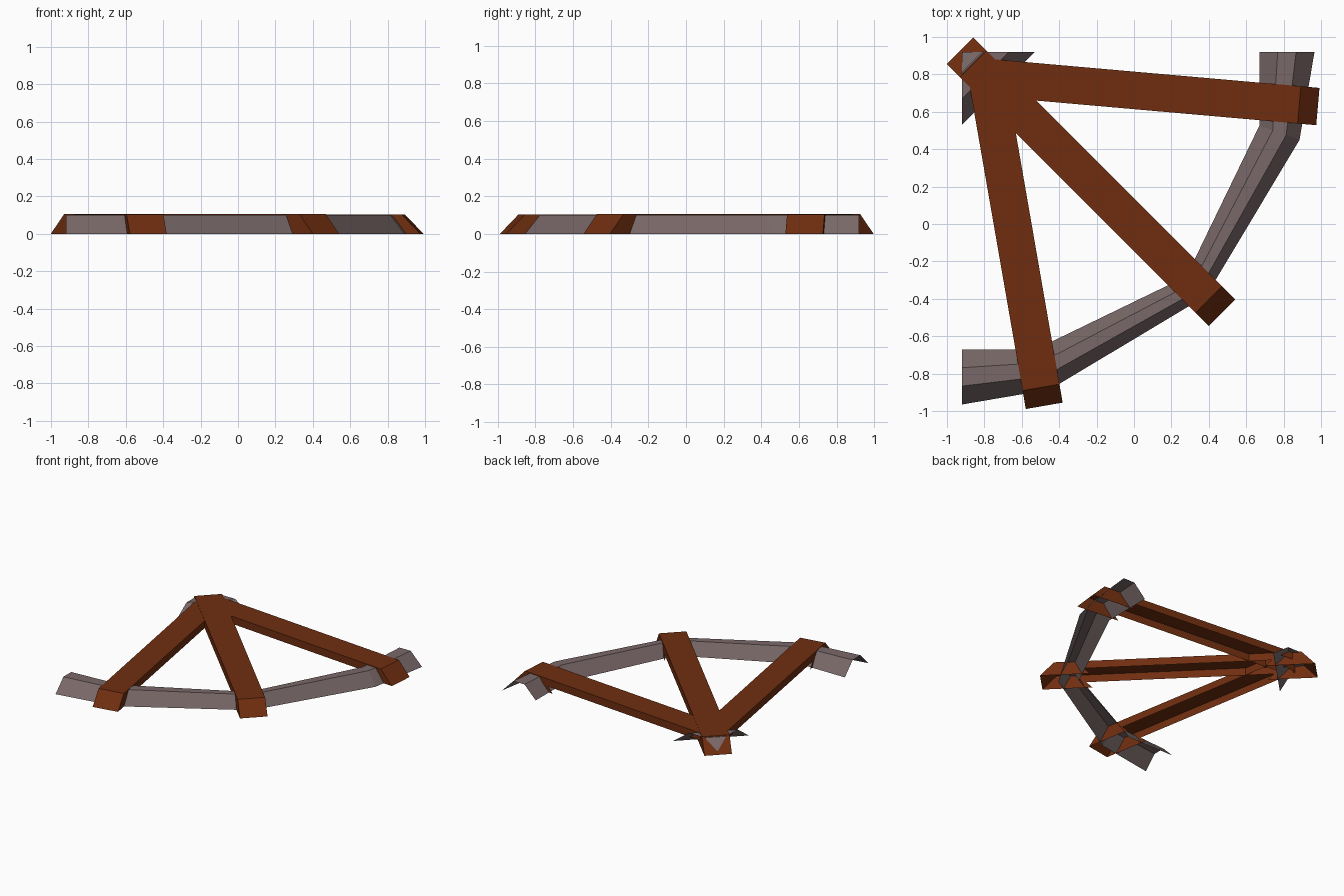
import bpy, bmesh
from mathutils import Vector

if "Cube" in bpy.data.objects:
    bpy.data.objects.remove(bpy.data.objects["Cube"])


def material(name, rgb):
    m = bpy.data.materials.new(name)
    m.diffuse_color = (*rgb, 1)
    m.use_nodes = True
    m.node_tree.nodes["Principled BSDF"].inputs["Base Color"].default_value = m.diffuse_color
    return m


BROWN = material("rust brown", (0.16, 0.027, 0.005))
GREY = material("warm grey", (0.195, 0.14, 0.14))
LIMIT = 0.92          # tile edge where the grey ridges are cut off


def finish(bm, name, mat):
    me = bpy.data.meshes.new(name)
    bm.to_mesh(me)
    bm.free()
    me.materials.append(mat)
    ob = bpy.data.objects.new(name, me)
    bpy.context.collection.objects.link(ob)
    return ob


def ridge(name, rings):
    """Open trapezoid shell; each ring is an (inner foot, outer foot) pair."""
    bm = bmesh.new()
    rows = []
    for a, b in rings:
        a, b = Vector((*a, 0)), Vector((*b, 0))
        rows.append([bm.verts.new(a.lerp(b, f) + Vector((0, 0, z)))
                     for f, z in ((0, 0), (1 / 3, 0.1), (2 / 3, 0.1), (1, 0))])
    for r, s in zip(rows, rows[1:]):
        for i in range(3):
            bm.faces.new((r[i], r[i + 1], s[i + 1], s[i]))
    for co, no in (((-LIMIT, 0, 0), (-1, 0, 0)), ((0, LIMIT, 0), (0, 1, 0))):
        bmesh.ops.bisect_plane(bm, geom=bm.verts[:] + bm.edges[:] + bm.faces[:],
                               plane_co=co, plane_no=no, clear_outer=True)
    bmesh.ops.recalc_face_normals(bm, faces=bm.faces)
    top = max(bm.faces, key=lambda f: abs(f.normal.z))
    if top.normal.z < 0:
        bmesh.ops.reverse_faces(bm, faces=bm.faces)
    return finish(bm, name, GREY)


def beam(name, start, end, top, foot_at_start):
    """Hollow beam, open below, with sloped feet reaching the ground."""
    s, e = Vector((*start, 0)), Vector((*end, 0))
    d = (e - s).normalized()
    side = Vector((-d.y, d.x, 0)) * 0.1
    n, low = (e - s).length, 0.045
    # side outline, running from the start over the top to the far foot
    if foot_at_start:
        prof = [(0, 0), (0.1, top)]
        tail = [(0.315, low), (0.36, 0)]
    else:
        prof = [(0, low), (0, top)]
        tail = []
    prof += [(n - 0.1, top), (n, 0), (n - 0.36, 0), (n - 0.315, low)] + tail
    bm = bmesh.new()
    left, right = [[bm.verts.new(s + d * t + k * side + Vector((0, 0, z)))
                    for t, z in prof] for k in (1, -1)]
    bm.faces.new(left)
    bm.faces.new(right[::-1])
    for i in range(3):
        bm.faces.new((left[i], right[i], right[i + 1], left[i + 1]))
    bmesh.ops.recalc_face_normals(bm, faces=bm.faces)
    if max(bm.faces, key=lambda f: abs(f.normal.z)).normal.z < 0:
        bmesh.ops.reverse_faces(bm, faces=bm.faces)
    return finish(bm, name, BROWN)


# Long bent ridge around the outside
ridge("outer_ridge", [
    ((-0.92, -0.67), (-0.92, -0.965)),
    ((-0.525, -0.67), (-0.45, -0.885)),
    ((0.28, -0.28), (0.385, -0.385)),
    ((0.67, 0.525), (0.885, 0.45)),
    ((0.67, 0.92), (0.965, 0.92))])

# Short ridge across the corner, trimmed by the tile edge
ridge("corner_ridge", [
    ((-1.435, 0.435), (-1.225, 0.225)),
    ((-0.435, 1.435), (-0.225, 1.225))])

# Three beams fanning out from the corner
beam("middle_beam", (-0.93, 0.926), (0.47, -0.474), 0.105, True)
beam("right_beam", (-0.77, 0.782), (0.983, 0.628), 0.104, False)
beam("left_beam", (-0.782, 0.765), (-0.48, -0.972), 0.103, False)
